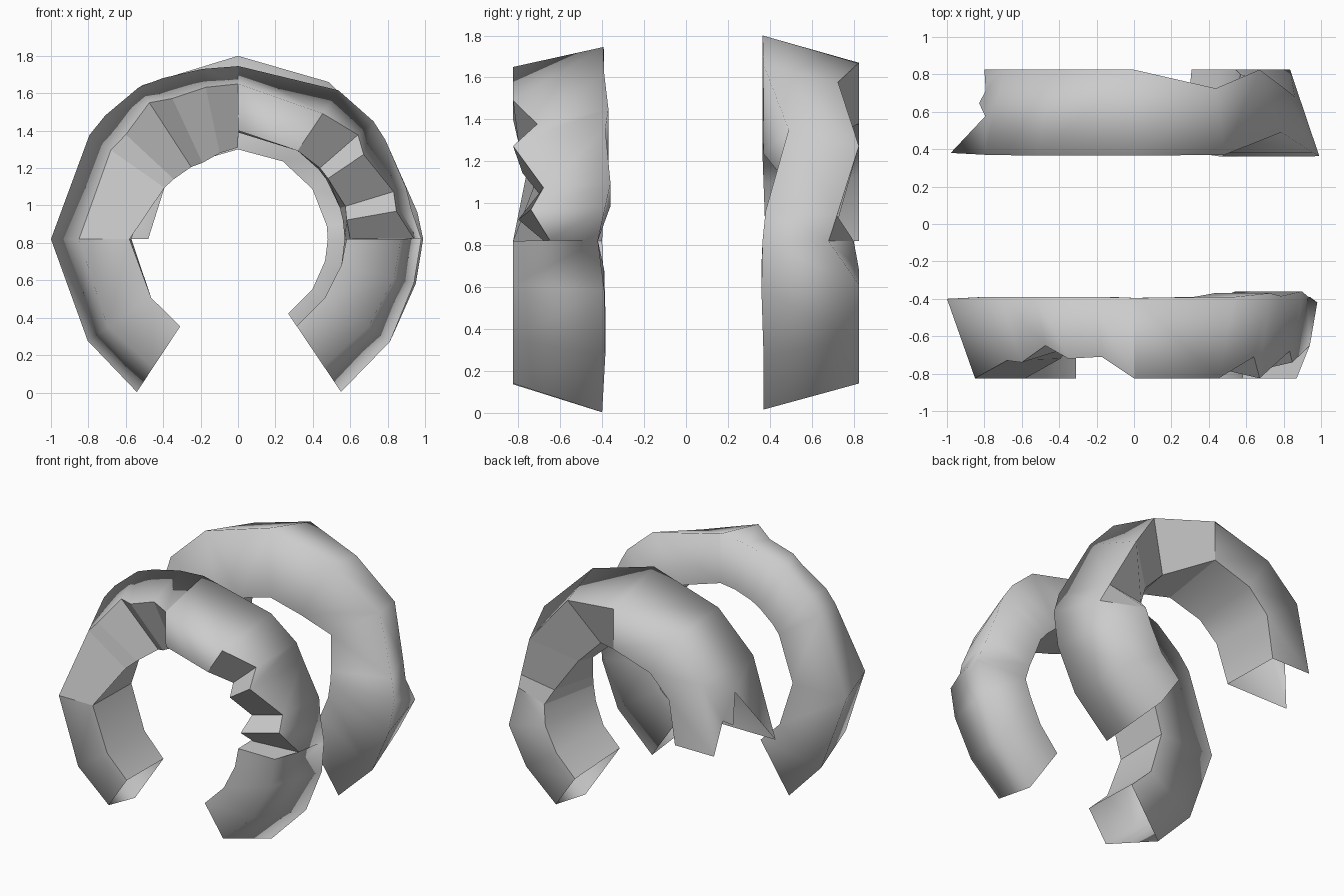
import bpy, bmesh
from math import radians, cos, sin

CZ = 0.82  # height of the ring centre


def broken_ring(name, side, stations, inner_back, smooth_spans, notch=()):
    """Hollow four-sided tube swept through stations:
    (angle, back radius, back y, front radius, front y, inner radius, inner y)."""
    bm = bmesh.new()
    loops = []
    for deg, rb, yb, rf, yf, ri, yi in stations:
        a = radians(deg)
        corners = ((rf, yf), (rb, yb), (inner_back, yb), (ri, yi))
        loops.append([bm.verts.new((r * cos(a), side * y, CZ + r * sin(a)))
                      for r, y in corners])
    for i in range(len(loops) - 1):
        p, q = loops[i], loops[i + 1]
        mid = (stations[i][0] + stations[i + 1][0]) / 2
        intact = any(lo <= mid <= hi for lo, hi in smooth_spans)
        for k in range(4):
            n = (k + 1) % 4
            cut = []
            if k == 0 and i == len(loops) - 2:
                # jagged notch in the outer wall of the snapped end
                for t, depth in notch:
                    low = q[1].co.lerp(q[0].co, t)
                    high = p[1].co.lerp(p[0].co, t)
                    cut.append(bm.verts.new(low.lerp(high, depth)))
            f = bm.faces.new([p[k], p[n], q[n]] + cut + [q[k]])
            # fracture panels (last strip) stay flat in damaged spans
            f.smooth = intact or k in (0, 1)
        # crisp edges along the inner wall
        for k in (2, 3):
            bm.edges.get((p[k], q[k])).smooth = False
    bmesh.ops.recalc_face_normals(bm, faces=bm.faces)
    me = bpy.data.meshes.new(name)
    bm.to_mesh(me)
    bm.free()
    ob = bpy.data.objects.new(name, me)
    bpy.context.collection.objects.link(ob)
    return ob


# Front ring: both legs intact, chipped on the right and on the upper left
front = [
    (-56, .985, .40, .82, .825, .56, .825),
    (-34, .98, .385, .84, .825, .56, .825),
    (-14, .97, .39, .86, .825, .57, .825),
    (0, .98, .42, .87, .825, .58, .825),
    (0.2, .98, .42, .94, .65, .60, .68),
    (10, .94, .385, .86, .74, .59, .80),
    (17, .94, .36, .87, .68, .60, .66),
    (34, .95, .385, .81, .825, .58, .78),
    (41, .96, .37, .85, .71, .58, .68),
    (56, .96, .39, .81, .825, .57, .80),
    (89.8, .925, .395, .83, .825, .58, .825),
    (90, .925, .395, .83, .825, .49, .62),
    (102, .93, .39, .83, .71, .47, .60),
    (115, .95, .39, .83, .72, .45, .58),
    (123, .97, .39, .87, .65, .46, .55),
    (137, .97, .39, .82, .74, .47, .66),
    (145, .97, .39, .83, .73, .48, .72),
    (180, 1.0, .40, .85, .825, .58, .825),
    (214, .97, .39, .84, .825, .56, .825),
    (236.5, .98, .40, .82, .825, .56, .825),
]
broken_ring("front_ring", -1, front, .57,
            [(-60, 0), (56, 89.9), (180, 240)])

# Back ring: right leg intact, upper right chipped, left leg snapped off
back = [
    (-56, .97, .37, .82, .825, .55, .825),
    (-34, .98, .37, .84, .825, .55, .825),
    (-14, .98, .36, .86, .825, .56, .825),
    (0, .99, .365, .86, .68, .57, .80),
    (8.5, .97, .38, .82, .72, .55, .72),
    (34, .95, .49, .81, .825, .51, .62),
    (60, .97, .37, .875, .725, .52, .60),
    (90, .98, .365, .85, .825, .56, .825),
    (122, .97, .365, .85, .825, .55, .825),
    (145, .97, .37, .85, .825, .54, .825),
    (180, .98, .38, .80, .825, .49, .825),
]
broken_ring("back_ring", 1, back, .48, [(-60, 0), (89.8, 180)],
            notch=[(.45, .7), (.6, .32), (.75, .42)])
